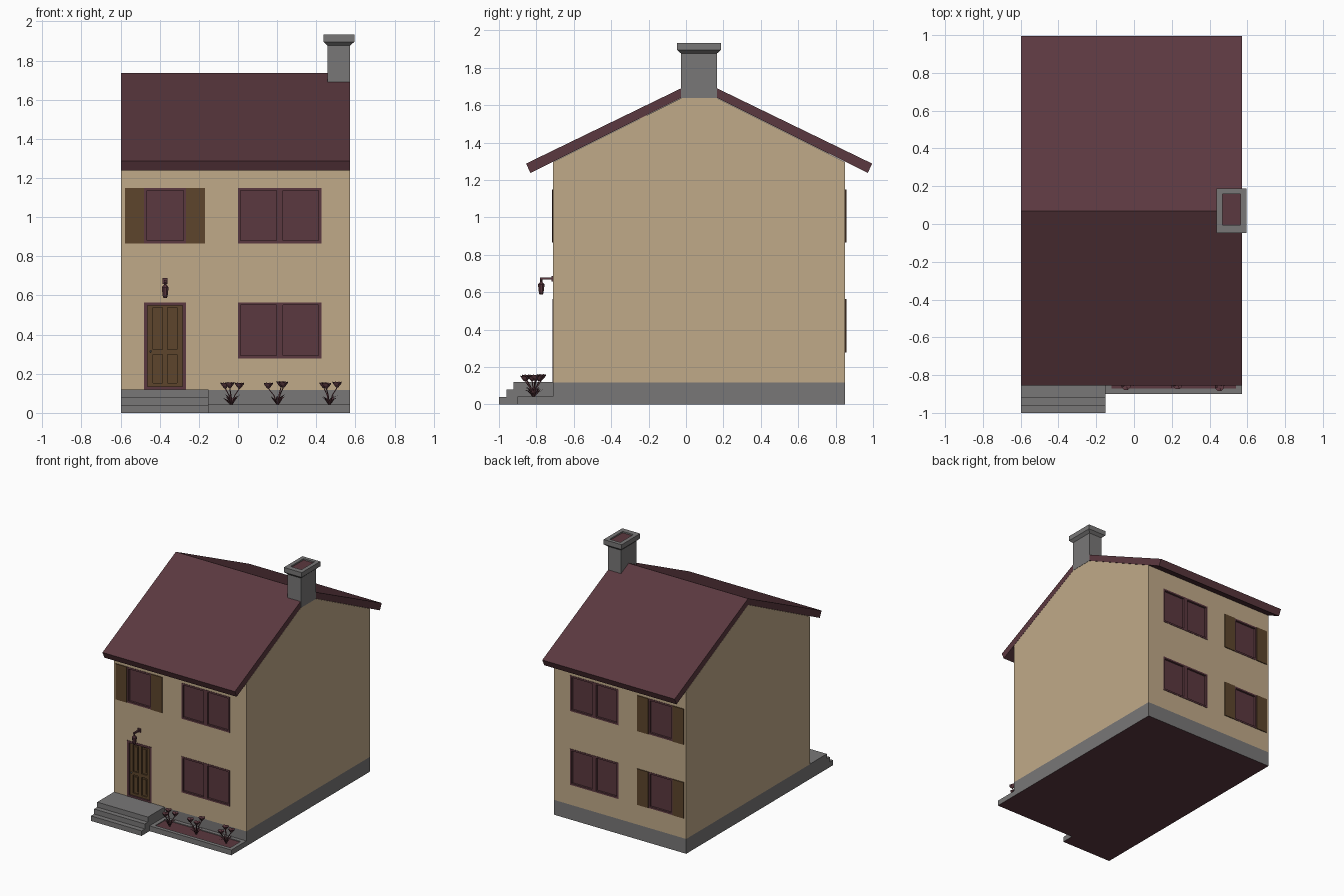
import bpy, bmesh, math, random
from mathutils import Vector, Matrix

if "Cube" in bpy.data.objects:
    bpy.data.objects.remove(bpy.data.objects["Cube"])

random.seed(4)


def material(name, rgb):
    m = bpy.data.materials.new(name)
    m.diffuse_color = (*rgb, 1)
    m.use_nodes = True
    m.node_tree.nodes["Principled BSDF"].inputs["Base Color"].default_value = m.diffuse_color
    return m


TAN = material("plaster", (0.53, 0.40, 0.25))
RED = material("maroon", (0.105, 0.04, 0.05))
WOOD = material("wood", (0.11, 0.06, 0.025))
STONE = material("stone", (0.19, 0.185, 0.185))

X0, X1 = -0.597, 0.571        # side walls
YF, YB, YC = -0.71, 0.85, 0.07  # front wall, back wall, ridge


def finish(name, bm, mat, underside=None):
    me = bpy.data.meshes.new(name)
    bm.to_mesh(me)
    bm.free()
    ob = bpy.data.objects.new(name, me)
    bpy.context.collection.objects.link(ob)
    me.materials.append(mat)
    if underside:
        me.materials.append(underside)
        for p in me.polygons:
            if p.normal.z < -0.9:
                p.material_index = 1
    return ob


def boxes(name, items, mat, underside=None):
    """Each item is x0, x1, y0, y1, z0, z1."""
    bm = bmesh.new()
    for b in items:
        lo, hi = zip(*[sorted(b[i:i + 2]) for i in (0, 2, 4)])
        lo, hi = Vector(lo), Vector(hi)
        bmesh.ops.create_cube(bm, size=1, matrix=Matrix.Translation((lo + hi) / 2)
                              @ Matrix.Diagonal((*(hi - lo), 1)))
    return finish(name, bm, mat, underside)


def prism(name, profile, x0, x1, mat, underside=None):
    """Extrudes a (y, z) profile along x."""
    bm = bmesh.new()
    f = bm.faces.new([bm.verts.new((x0, y, z)) for y, z in profile])
    ext = bmesh.ops.extrude_face_region(bm, geom=[f])
    bmesh.ops.translate(bm, vec=(x1 - x0, 0, 0),
                        verts=[v for v in ext["geom"] if isinstance(v, bmesh.types.BMVert)])
    bmesh.ops.recalc_face_normals(bm, faces=bm.faces)
    return finish(name, bm, mat, underside)


def loft(bm, rings):
    """Skins a list of point rings and caps both ends."""
    vs = [[bm.verts.new(p) for p in r] for r in rings]
    n = len(vs[0])
    for a, b in zip(vs, vs[1:]):
        for i in range(n):
            bm.faces.new((a[i], a[(i + 1) % n], b[(i + 1) % n], b[i]))
    bm.faces.new(vs[0][::-1])
    bm.faces.new(vs[-1])


def rect(x0, x1, y0, y1, z):
    return [(x0, y0, z), (x1, y0, z), (x1, y1, z), (x0, y1, z)]


def circle(c, r, n):
    return [Vector(c) + Vector((r * math.cos(a), r * math.sin(a), 0))
            for a in (2 * math.pi * (i + 0.5) / n for i in range(n))]


# Stone base, walls and roof
boxes("foundation", [(X0, X1, YF, YB, 0, 0.118)], STONE, RED)
walls = prism("walls", [(YF, 0.118), (YB, 0.118), (YB, 1.297), (YC, 1.686), (YF, 1.297)],
              X0, X1, TAN)
prism("roof", [(YC, 1.737), (YC - 0.925, 1.288), (YC - 0.902, 1.238), (YC, 1.687),
               (YC + 0.902, 1.238), (YC + 0.925, 1.288)], X0, X1, RED)

# Chimney with flared cap and flue
bm = bmesh.new()
body, cap = (0.457, 0.573, -0.027, 0.166), (0.437, 0.595, -0.047, 0.187)
flue = (0.468, 0.563, -0.005, 0.158)
loft(bm, [rect(*body, 1.639), rect(*body, 1.877), rect(*cap, 1.896),
          rect(*cap, 1.934), rect(*flue, 1.934), rect(*flue, 1.92)])
finish("chimney", bm, STONE)
boxes("flue", [(*flue, 1.915, 1.923)], RED)

# Windows, shutters and the openings they sit in
openings = []


def window(name, y, s, x0, x1, z0, z1, panes, shutters):
    f, m, out, back = 0.014, 0.034, y + s * 0.003, y - s * 0.018
    openings.append((x0 + 0.002, x1 - 0.002, y + s * 0.02, y - s * 0.02, z0 + 0.002, z1 - 0.002))
    bars = [(x0, x1, out, back, z0, z0 + f), (x0, x1, out, back, z1 - f, z1),
            (x0, x0 + f, out, back, z0 + f, z1 - f), (x1 - f, x1, out, back, z0 + f, z1 - f)]
    if panes == 2:
        c = (x0 + x1) / 2
        bars.append((c - m / 2, c + m / 2, out, back, z0 + f, z1 - f))
    boxes(name + "_frame", bars, RED)
    boxes(name + "_glass", [(x0 + f, x1 - f, y - s * 0.012, back, z0 + f, z1 - f)], RED)
    if shutters:
        w = 0.097
        boxes(name + "_shutters", [(x0 - w, x0, y, y + s * 0.007, z0, z1),
                                   (x1, x1 + w, y, y + s * 0.007, z0, z1)], WOOD)


for side, y, s in (("front", YF, -1), ("back", YB, 1)):
    for floor, z0, z1 in (("lower", 0.278, 0.565), ("upper", 0.866, 1.15)):
        window(f"{side}_{floor}_wide_window", y, s, 0.0, 0.426, z0, z1, 2, False)
        if (side, floor) != ("front", "lower"):
            window(f"{side}_{floor}_shuttered_window", y, s, -0.48, -0.265, z0, z1, 1, True)

# Front door: frame, stiles and rails, recessed panels, knob
dx0, dx1, dz0, dz1 = -0.48, -0.265, 0.118, 0.565
openings.append((dx0 + 0.002, dx1 - 0.002, YF - 0.02, YF + 0.03, dz0 + 0.004, dz1 - 0.002))
a, b = YF - 0.003, YF + 0.028
boxes("door_frame", [(dx0, dx0 + 0.018, a, b, dz0, dz1), (dx1 - 0.018, dx1, a, b, dz0, dz1),
                     (dx0 + 0.018, dx1 - 0.018, a, b, dz1 - 0.016, dz1),
                     (dx0 + 0.018, dx1 - 0.018, a, b, dz0, dz0 + 0.016)], RED)
a = YF + 0.008
cols, rows = ((-0.433, -0.385), (-0.359, -0.311)), ((0.152, 0.298), (0.325, 0.538))
leaf = [(x, w, a, b, 0.134, 0.549) for x, w in
        ((-0.462, -0.433), (-0.385, -0.359), (-0.311, -0.283))]
leaf += [(x, w, a, b, z, h) for x, w in cols for z, h in
         ((0.134, 0.152), (0.298, 0.325), (0.538, 0.549))]
leaf += [(x, w, a + 0.01, b, z, h) for x, w in cols for z, h in rows]
leaf += [(x + 0.012, w - 0.012, a + 0.004, b, z + 0.014, h - 0.014) for x, w in cols for z, h in rows]
boxes("door", leaf, WOOD)
bm = bmesh.new()
bmesh.ops.create_icosphere(bm, subdivisions=1, radius=0.006,
                           matrix=Matrix.Translation((-0.446, a - 0.006, 0.314)))
finish("door_knob", bm, STONE)

# Cut the openings into the walls
cutter = boxes("opening_cutter", openings, TAN)
cutter.hide_render = True
cutter.hide_set(True)
mod = walls.modifiers.new("openings", 'BOOLEAN')
mod.operation, mod.solver, mod.object = 'DIFFERENCE', 'EXACT', cutter

# Entrance steps
prism("front_steps", [(YF, 0), (-1, 0), (-1, 0.04), (-0.96, 0.04), (-0.96, 0.08),
                      (-0.921, 0.08), (-0.921, 0.12), (YF, 0.12)], X0, -0.15, STONE, RED)

# Flower bed
px, py, e = -0.15, -0.9, 0.03
boxes("flower_bed_border", [(px, X1, py, py + e, 0, 0.042), (px, X1, YF - e, YF, 0, 0.042),
                            (px, px + e, py + e, YF - e, 0, 0.042),
                            (X1 - e, X1, py + e, YF - e, 0, 0.042)], STONE, RED)
boxes("soil", [(px + e, X1 - e, py + e, YF - e, 0, 0.036)], RED)

# Wall lamp: bracket and hanging bell
lx, ly = -0.372, -0.774
boxes("lamp_bracket", [(lx - 0.013, lx + 0.013, YF - 0.008, YF, 0.658, 0.688),
                       (lx - 0.006, lx + 0.006, ly - 0.006, YF - 0.008, 0.668, 0.68)], RED)
bm = bmesh.new()
loft(bm, [circle((lx, ly, z), r, 8) for r, z in
          ((0.010, 0.588), (0.0135, 0.597), (0.018, 0.633), (0.019, 0.641),
           (0.012, 0.65), (0.006, 0.655), (0.006, 0.672))])
finish("lamp_lantern", bm, RED)

# Flowers: cupped heads on bent stems above a rosette of pointed leaves
for k, (fx, turn) in enumerate(((-0.033, 0.3), (0.203, 1.2), (0.467, 2.3))):
    bm = bmesh.new()
    base = Vector((fx, -0.815, 0.034))
    for i in range(3):
        t = turn + i * math.tau / 3
        d = Vector((math.cos(t), math.sin(t), 0)) * random.uniform(0.04, 0.05)
        h = random.uniform(0.09, 0.1)
        top = base + d + Vector((0, 0, h))
        loft(bm, [circle(base, 0.004, 4), circle(base + d * 0.4 + Vector((0, 0, h * 0.6)), 0.004, 4),
                  circle(top, 0.004, 4)])
        loft(bm, [circle(top, 0.006, 8), circle(top + Vector((0, 0, 0.012)), 0.017, 8),
                  [p + Vector((0, 0, 0.007 * (j % 2))) for j, p in
                   enumerate(circle(top + Vector((0, 0, 0.023)), 0.025, 8))],
                  circle(top + Vector((0, 0, 0.018)), 0.008, 8)])
    for i in range(8):
        t = turn + (i + 0.4) * math.tau / 8
        d, w = Vector((math.cos(t), math.sin(t), 0)), Vector((-math.sin(t), math.cos(t), 0))
        r, h = random.uniform(0.04, 0.055), random.uniform(0.04, 0.065)
        mid = base + d * r * 0.5 + Vector((0, 0, h * 0.75))
        bm.faces.new([bm.verts.new(p) for p in
                      (base, mid + w * 0.008, base + d * r + Vector((0, 0, h)), mid - w * 0.008)])
    finish(f"flower_{k + 1}", bm, RED)
